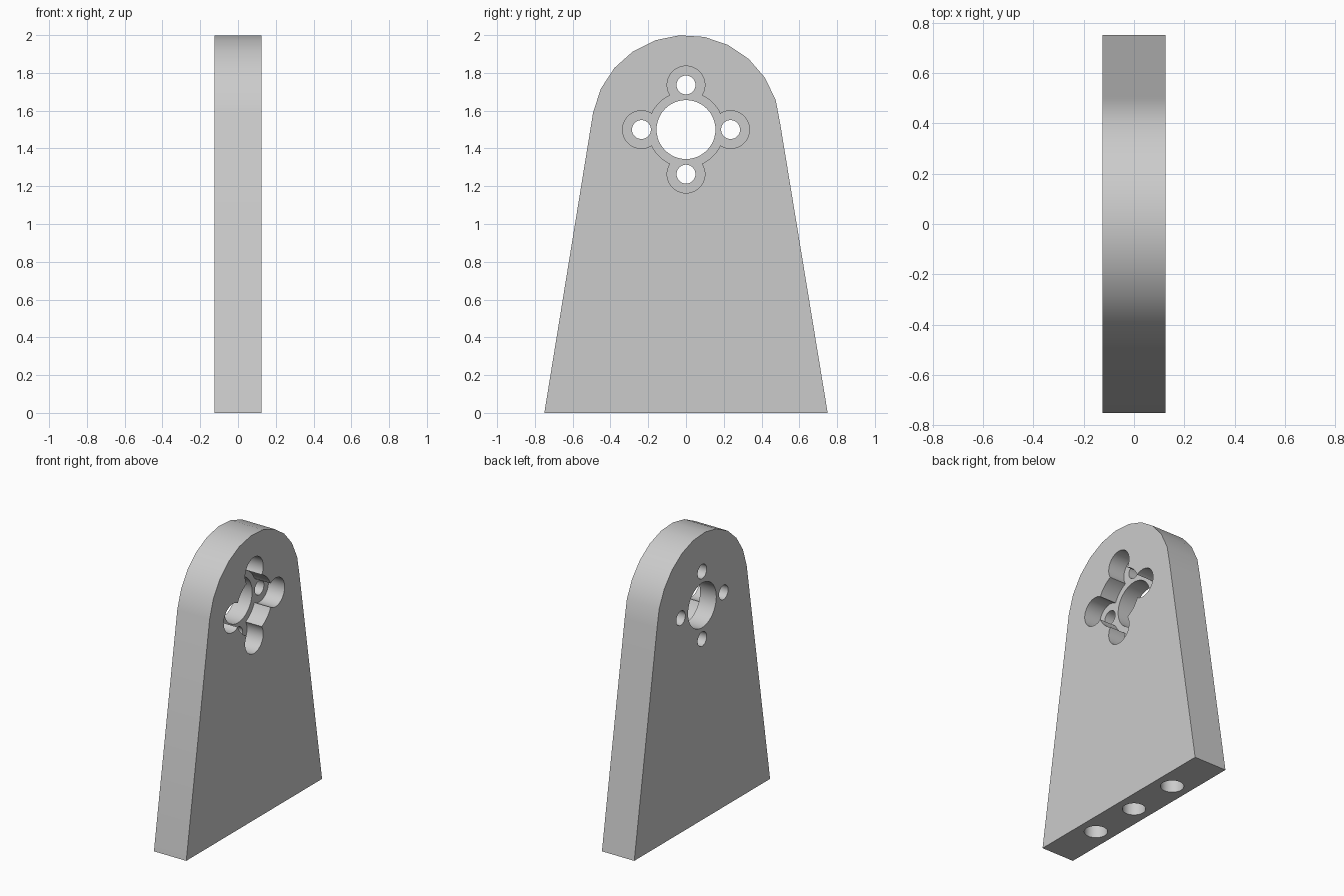
import bpy, bmesh
from math import cos, sin, pi, radians
from mathutils import Matrix, Vector

default = bpy.data.objects.get("Cube")
if default:
    bpy.data.objects.remove(default, do_unlink=True)

THICK = 0.25
CENTRE = 1.5      # height of the bearing axis
ARCH = 0.5        # radius of the rounded top
HALF_BASE = 0.75

grey = bpy.data.materials.new("plain grey")
grey.use_nodes = True
colour = (0.6, 0.6, 0.6, 1)
grey.diffuse_color = colour
grey.node_tree.nodes["Principled BSDF"].inputs["Base Color"].default_value = colour


def make_object(name, bm):
    mesh = bpy.data.meshes.new(name)
    bm.to_mesh(mesh)
    bm.free()
    mesh.materials.append(grey)
    obj = bpy.data.objects.new(name, mesh)
    bpy.context.collection.objects.link(obj)
    return obj


# Tapered plate with a faceted round top, extruded along x
outline = [(-HALF_BASE, 0), (HALF_BASE, 0)]
for i in range(12):
    a = radians(3.1 + 15.13 * i)
    outline.append((ARCH * cos(a), CENTRE + ARCH * sin(a)))
outline = [(y, min(z, 2)) for y, z in outline]
bm = bmesh.new()
face = bm.faces.new([bm.verts.new((-THICK / 2, y, z)) for y, z in outline])
side = bmesh.ops.extrude_face_region(bm, geom=[face])["geom"]
bmesh.ops.translate(bm, vec=(THICK, 0, 0),
                    verts=[v for v in side if isinstance(v, bmesh.types.BMVert)])
bmesh.ops.recalc_face_normals(bm, faces=bm.faces)
plate = make_object("bracket_plate", bm)


def drill(start, axis, radius, length):
    """Cut a round hole from start along axis."""
    bm = bmesh.new()
    axis = Vector(axis)
    place = (Matrix.Translation(Vector(start) + axis * length / 2)
             @ axis.to_track_quat("Z", "Y").to_matrix().to_4x4())
    bmesh.ops.create_cone(bm, cap_ends=True, segments=48, radius1=radius,
                          radius2=radius, depth=length, matrix=place)
    cutter = make_object("hole_cutter", bm)
    cutter.hide_render = True
    mod = plate.modifiers.new("hole", "BOOLEAN")
    mod.operation = "DIFFERENCE"
    mod.solver = "EXACT"
    mod.object = cutter
    bpy.ops.object.modifier_apply(modifier=mod.name)
    bpy.data.objects.remove(cutter, do_unlink=True)


bpy.ops.object.select_all(action="DESELECT")
plate.select_set(True)
bpy.context.view_layer.objects.active = plate

lobes = [(0.236 * cos(i * pi / 2), CENTRE + 0.236 * sin(i * pi / 2)) for i in range(4)]

# Half-depth recess: central disc with four round lobes
drill((0, 0, CENTRE), (1, 0, 0), 0.2, 0.3)
for y, z in lobes:
    drill((0, y, z), (1, 0, 0), 0.1, 0.3)

# Through holes: shaft and four screws
drill((-0.3, 0, CENTRE), (1, 0, 0), 0.156, 0.6)
for y, z in lobes:
    drill((-0.3, y, z), (1, 0, 0), 0.05, 0.6)

# Mounting holes in the base
for y in (-0.375, 0, 0.375):
    drill((0, y, -0.1), (0, 0, 1), 0.074, 0.6)

bpy.ops.object.shade_smooth_by_angle(angle=radians(30))
